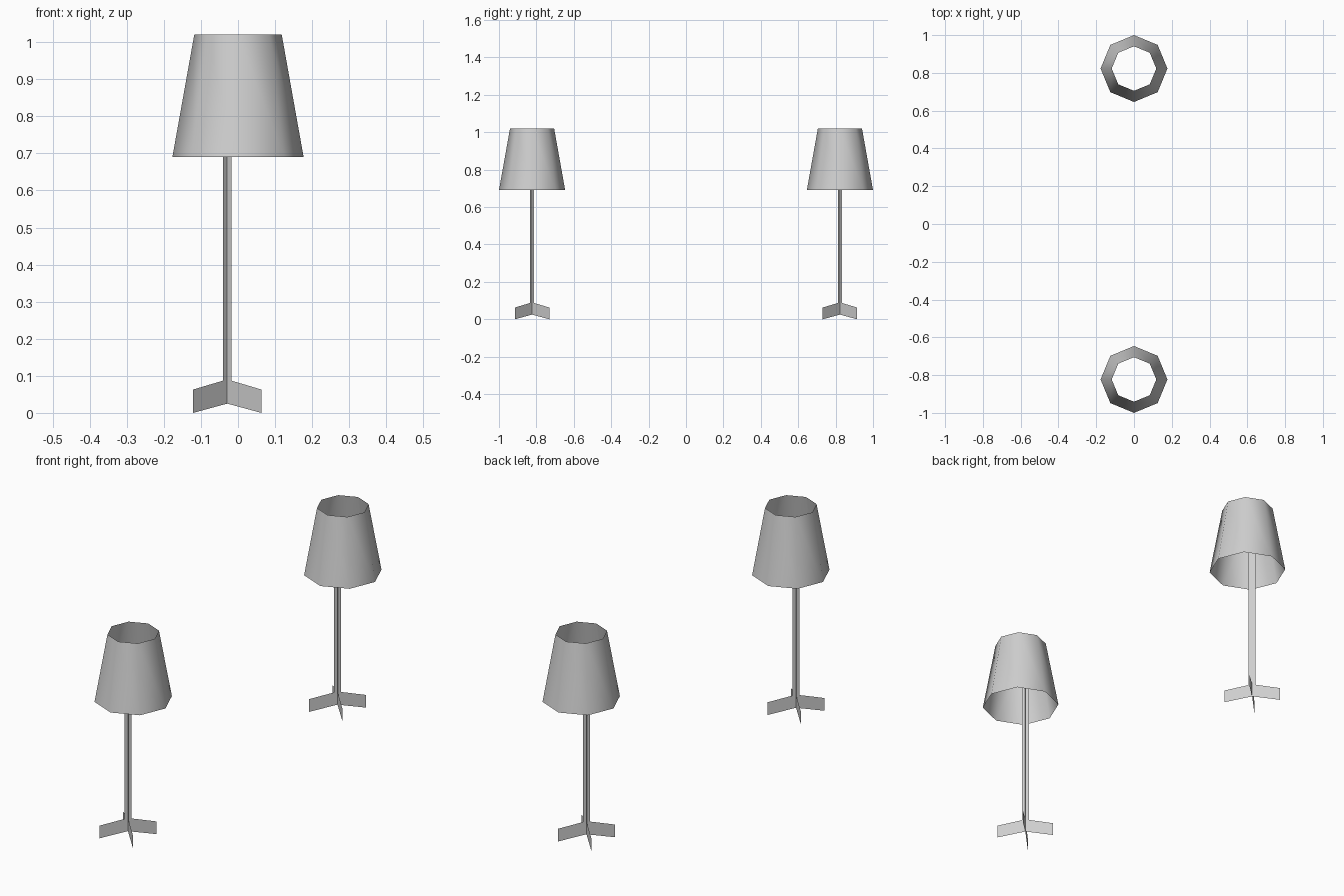
import bpy
import bmesh
import math

cube = bpy.data.objects.get("Cube")
if cube:
    bpy.data.objects.remove(cube, do_unlink=True)

grey = bpy.data.materials.new("warm_grey")
grey.use_nodes = True
colour = (0.62, 0.62, 0.62, 1)
grey.diffuse_color = colour
grey.node_tree.nodes["Principled BSDF"].inputs["Base Color"].default_value = colour


def add_object(name, bm, location, smooth=False):
    mesh = bpy.data.meshes.new(name)
    bm.to_mesh(mesh)
    bm.free()
    mesh.materials.append(grey)
    for face in mesh.polygons:
        face.use_smooth = smooth
    obj = bpy.data.objects.new(name, mesh)
    obj.location = location
    bpy.context.collection.objects.link(obj)
    return obj


def crossed_planes(profile):
    """Repeat a flat (radius, height) profile on the four diagonals."""
    bm = bmesh.new()
    for i in range(4):
        a = math.pi / 4 + i * math.pi / 2
        bm.faces.new([bm.verts.new((r * math.cos(a), r * math.sin(a), z))
                      for r, z in profile])
    bmesh.ops.remove_doubles(bm, verts=bm.verts, dist=0.0001)
    return bm


def open_shade(r_low, r_high, z_low, z_high):
    """Eight-sided tapered shade, open at both ends."""
    bm = bmesh.new()
    bmesh.ops.create_cone(bm, segments=8, radius1=r_low, radius2=r_high,
                          depth=z_high - z_low, cap_ends=False)
    bmesh.ops.translate(bm, verts=bm.verts, vec=(0, 0, (z_low + z_high) / 2))
    bmesh.ops.recalc_face_normals(bm, faces=bm.faces)
    return bm


POLE_R = 0.016
FOOT_R = 0.13
POLE = [(0, 0.025), (POLE_R, 0.022), (POLE_R, 0.86), (0, 0.86)]
FOOT = [(POLE_R, 0.022), (FOOT_R, 0), (FOOT_R, 0.063), (POLE_R, 0.087)]

# Two matching lamps, the stands slightly off the shade axis
for side, y in (("front", -0.823), ("back", 0.823)):
    stand = (-0.029, y, 0)
    add_object(side + "_lamp_pole", crossed_planes(POLE), stand)
    add_object(side + "_lamp_foot", crossed_planes(FOOT), stand)
    add_object(side + "_lamp_shade", open_shade(0.177, 0.118, 0.69, 1.02),
               (0, y, 0), smooth=True)
